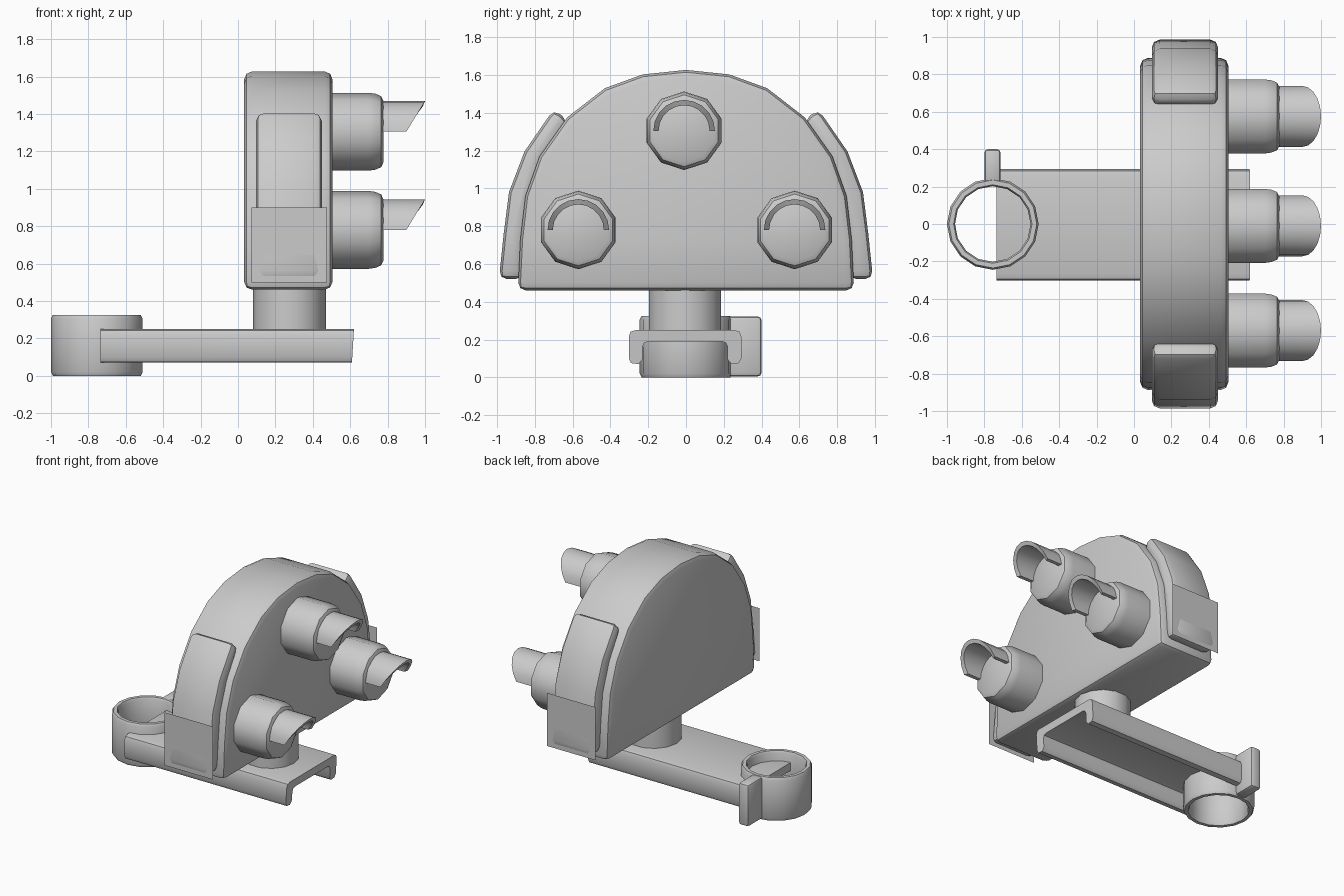
import bpy, bmesh
from math import sin, cos, pi, radians
from mathutils import Vector

if "Cube" in bpy.data.objects:
    bpy.data.objects.remove(bpy.data.objects["Cube"])


def make(name, verts, faces, bevel=0.0, segs=2, smooth=40, fix=True):
    me = bpy.data.meshes.new(name)
    bm = bmesh.new()
    vs = [bm.verts.new(v) for v in verts]
    for f in faces:
        bm.faces.new([vs[i] for i in f])
    if fix:
        bmesh.ops.recalc_face_normals(bm, faces=bm.faces)
    bm.to_mesh(me)
    bm.free()
    ob = bpy.data.objects.new(name, me)
    bpy.context.collection.objects.link(ob)
    bpy.ops.object.select_all(action='DESELECT')
    ob.select_set(True)
    bpy.context.view_layer.objects.active = ob
    if bevel:
        m = ob.modifiers.new("round", 'BEVEL')
        m.width, m.segments = bevel, segs
        m.limit_method, m.angle_limit = 'ANGLE', radians(45)
        bpy.ops.object.modifier_apply(modifier=m.name)
    bpy.ops.object.shade_smooth_by_angle(angle=radians(smooth))
    return ob


def prism(name, pts, x0, x1, slant=0.0, **kw):
    """Extrude a (y, z) outline along x."""
    n = len(pts)
    zt = max(p[1] for p in pts)
    v = [(x0, y, z) for y, z in pts] + [(x1 - slant * (zt - z), y, z) for y, z in pts]
    f = [tuple(range(n)), tuple(range(n, 2 * n))]
    f += [(i, (i + 1) % n, (i + 1) % n + n, i + n) for i in range(n)]
    return make(name, v, f, **kw)


def lathe(name, prof, centre, sides, axis='Z', closed=False, turn=0.0):
    """Revolve a (radius, height) profile; closed makes a ring, otherwise capped."""
    c, v, f, n = Vector(centre), [], [], len(prof)
    for r, h in prof:
        for k in range(sides):
            a = 2 * pi * k / sides + turn
            p = (r * cos(a), r * sin(a), h) if axis == 'Z' else (h, r * cos(a), r * sin(a))
            v.append(c + Vector(p))
    for i in range(n if closed else n - 1):
        j = (i + 1) % n
        for k in range(sides):
            l = (k + 1) % sides
            f.append((i * sides + k, i * sides + l, j * sides + l, j * sides + k))
    if not closed:
        f += [tuple(range(sides)), tuple(range((n - 1) * sides, n * sides))]
    return make(name, v, f)


# Domed housing
half = [(0.89, 0.46), (0.877, 0.73), (0.85, 0.96), (0.775, 1.17), (0.63, 1.375),
        (0.43, 1.53), (0.23, 1.603)]
dome = half + [(0, 1.627)] + [(-y, z) for y, z in reversed(half)]
prism("housing", dome, 0.033, 0.505, bevel=0.042)

# Curved side pads and flat square panels
pad = [(0.99, 0.52), (0.965, 0.76), (0.937, 0.98), (0.855, 1.195), (0.70, 1.42),
       (0.62, 1.355), (0.74, 1.15), (0.82, 0.94), (0.86, 0.52)]
for s, side in ((-1, "front"), (1, "back")):
    prism(side + "_pad", [(s * y, z) for y, z in pad], 0.095, 0.45, bevel=0.042)
    y = s * 0.977
    sq = [(0.072, y, 0.50), (0.475, y, 0.50), (0.475, y, 0.90), (0.072, y, 0.90)]
    make(side + "_panel", sq, [(0, 1, 2, 3) if s < 0 else (3, 2, 1, 0)], fix=False)

# Three lamp sockets with half-tube visors
for name, cy, cz in (("top", -0.01, 1.305), ("left", -0.57, 0.78), ("right", 0.575, 0.78)):
    lathe(name + "_socket", [(0.208, 0.48), (0.208, 0.70), (0.203, 0.735), (0.19, 0.765),
                             (0.165, 0.777)], (0, cy, cz), 10, axis='X', turn=pi / 10)
    n, verts, faces = 10, [], []
    for k in range(n + 1):
        a = pi * k / n
        tip = 0.9 + 0.1 * sin(a)
        for x, r in ((0.76, 0.163), (tip, 0.163), (tip - 0.012, 0.135), (0.76, 0.135)):
            verts.append((x, cy + r * cos(a), cz + r * sin(a)))
    for k in range(n):
        for i in range(4):
            j = (i + 1) % 4
            faces.append((4 * k + i, 4 * k + j, 4 * k + 4 + j, 4 * k + 4 + i))
    faces += [(0, 1, 2, 3), tuple(4 * n + i for i in range(4))]
    make(name + "_visor", verts, faces)

# Neck between housing and rail
lathe("neck", [(0.195, 0.22), (0.195, 0.48)], (0.275, -0.005, 0), 14)

# Channel rail, open underneath
leg = [(0.26, 0.25), (0.288, 0.242), (0.298, 0.215), (0.298, 0.10), (0.285, 0.075),
       (0.245, 0.07), (0.225, 0.095), (0.225, 0.16), (0.217, 0.182), (0.195, 0.19)]
prism("rail", [(y - 0.005, z) for y, z in leg] +
      [(-y - 0.005, z) for y, z in reversed(leg)], -0.735, 0.62, slant=0.06)

# Clamp ring with its tab
lathe("clamp_ring", [(0.235, 0.0), (0.245, 0.02), (0.245, 0.305), (0.235, 0.325),
                     (0.21, 0.325), (0.202, 0.31), (0.202, 0.015), (0.21, 0.0)],
      (-0.755, 0, 0), 16, closed=True)
prism("clamp_tab", [(0.215, 0.005), (0.40, 0.005), (0.40, 0.322), (0.215, 0.322)],
      -0.80, -0.713, bevel=0.02)

# Centre along x on the overall 2 unit length
for ob in bpy.context.collection.objects:
    ob.location.x = 0.0
